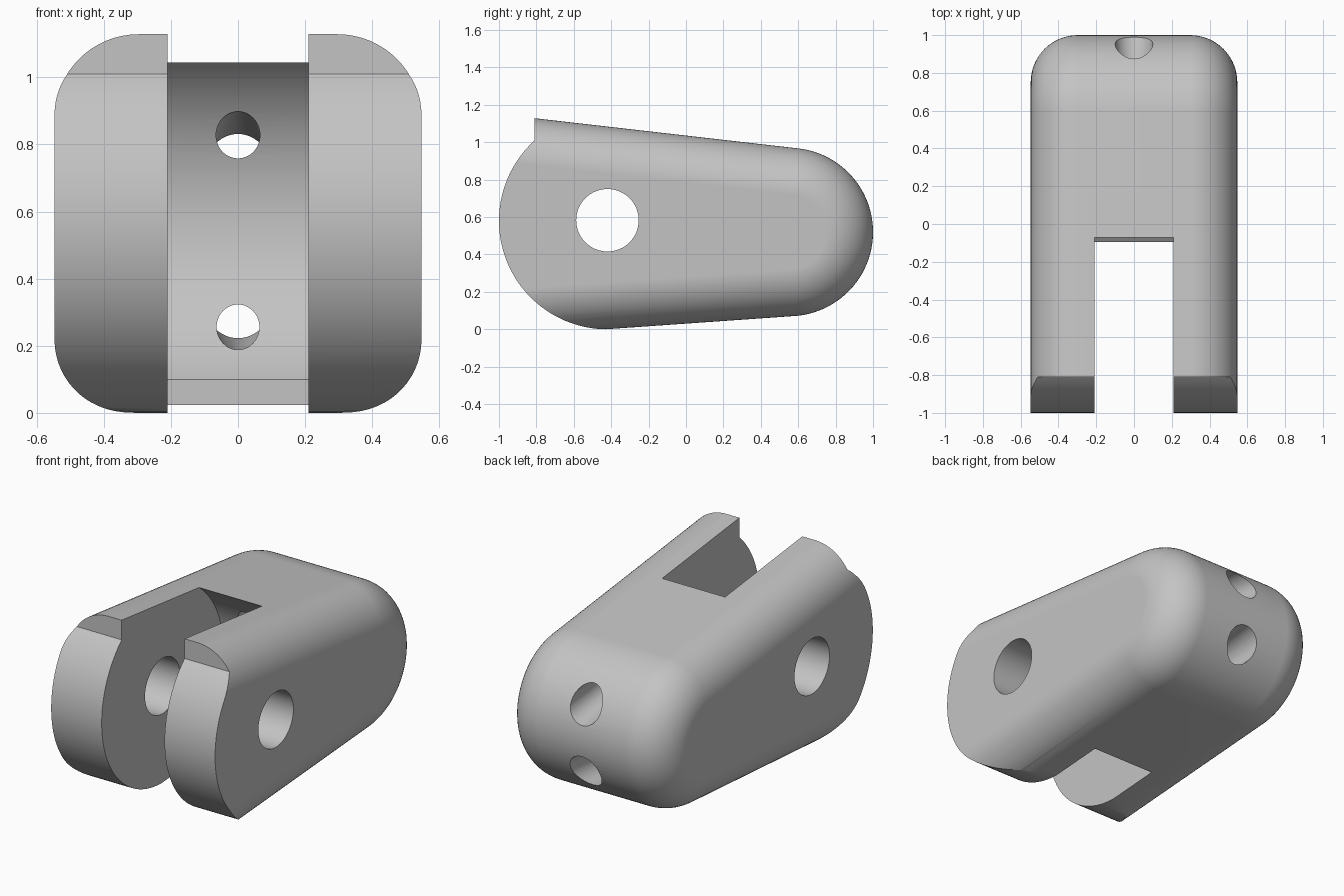
import bpy, bmesh, math
from mathutils import Vector

if "Cube" in bpy.data.objects:
    bpy.data.objects.remove(bpy.data.objects["Cube"], do_unlink=True)

HALF_W, FILLET = 0.547, 0.25
PIN_Y, PIN_Z, PIN_R = -0.42, 0.58, 0.58      # front pin axis and nose radius
END_Y, END_Z, END_R = 0.55, 0.52, 0.45       # rounded rear end
TOP_TILT, BOTTOM_TILT = 0.114, 0.070

grey = bpy.data.materials.new("light grey metal")
grey.use_nodes = True
grey.diffuse_color = (0.55, 0.55, 0.55, 1)
grey.node_tree.nodes["Principled BSDF"].inputs["Base Color"].default_value = grey.diffuse_color


def arc(cy, cz, r, start, end, steps):
    angles = [start + (end - start) * i / steps for i in range(steps + 1)]
    return [(cy + r * math.cos(a), cz + r * math.sin(a)) for a in angles]


def loft(name, sections):
    """Skin a list of (x, [(y, z), ...]) sections and cap both ends."""
    bm = bmesh.new()
    rings = [[bm.verts.new((x, y, z)) for y, z in pts] for x, pts in sections]
    for a, b in zip(rings, rings[1:]):
        for i in range(len(a)):
            j = (i + 1) % len(a)
            bm.faces.new((a[i], a[j], b[j], b[i]))
    bm.faces.new(rings[0])
    bm.faces.new(rings[-1])
    bmesh.ops.recalc_face_normals(bm, faces=bm.faces)
    mesh = bpy.data.meshes.new(name)
    bm.to_mesh(mesh)
    bm.free()
    obj = bpy.data.objects.new(name, mesh)
    bpy.context.collection.objects.link(obj)
    mesh.materials.append(grey)
    return obj


def prism(name, pts, half):
    return loft(name, [(-half, pts), (half, pts)])


def tapered_drill(name, start, end, r1, r2):
    start, end = Vector(start), Vector(end)
    axis = end - start
    bpy.ops.mesh.primitive_cone_add(vertices=48, radius1=r1, radius2=r2,
                                    depth=axis.length, location=(start + end) / 2)
    obj = bpy.context.object
    obj.name = name
    obj.rotation_euler = axis.to_track_quat("Z", "Y").to_euler()
    obj.data.materials.append(grey)
    return obj


def body_outline(inset):
    """Tapered side outline, moved inward by inset."""
    r = END_R - inset
    pts = arc(END_Y, END_Z, r, BOTTOM_TILT - math.pi / 2,
              math.pi / 2 - TOP_TILT, 48)
    front = -1.3
    (y0, z0), (y1, z1) = pts[0], pts[-1]
    top = (front, z1 + (y1 - front) * math.tan(TOP_TILT))
    bottom = (front, z0 - (y0 - front) * math.tan(BOTTOM_TILT))
    return pts + [top, bottom]


# Body with rounded side edges
half_sections = []
for i in range(17):
    t = math.pi / 2 * i / 16
    half_sections.append((HALF_W - FILLET + FILLET * math.sin(t),
                          body_outline(FILLET * (1 - math.cos(t)))))
mirrored = [(-x, pts) for x, pts in reversed(half_sections)]
body = loft("clevis_body", mirrored + half_sections)

# Round nose with a small vertical step at its top
nose_start = math.pi - math.asin(0.43 / PIN_R)
nose = arc(PIN_Y, PIN_Z, PIN_R, nose_start, math.pi * 1.5, 48)
step_y = nose[0][0]
nose_cut = prism("nose_cutter", [(-2, 2), (step_y, 2)] + nose
                 + [(PIN_Y, -1), (-2, -1)], 1)

# Fork slot with a concave rear wall
wall = arc(PIN_Y, PIN_Z, PIN_R, -0.975, 0.93, 48)
slot_cut = prism("slot_cutter", [(-2, -1), (wall[0][0], -1)] + wall
                 + [(wall[-1][0], 2), (-2, 2)], 0.21)

# Cross pin hole and the two rear passages
pin_cut = prism("pin_cutter", arc(PIN_Y, PIN_Z + 0.003, 0.167, 0,
                                  math.tau * 63 / 64, 63), 1)
upper_cut = tapered_drill("upper_passage_cutter", (0, -0.08, 0.852),
                          (0, 1.13, 0.703), 0.058, 0.107)
lower_cut = tapered_drill("lower_passage_cutter", (0, -0.08, 0.243),
                          (0, 1.13, 0.339), 0.058, 0.107)

bpy.context.view_layer.objects.active = body
for cutter in (nose_cut, slot_cut, pin_cut, upper_cut, lower_cut):
    cutter.hide_render = True
    mod = body.modifiers.new(cutter.name, "BOOLEAN")
    mod.operation = "DIFFERENCE"
    mod.solver = "EXACT"
    mod.object = cutter
    bpy.ops.object.modifier_apply(modifier=mod.name)
    bpy.data.objects.remove(cutter, do_unlink=True)

# Smooth rounded surfaces, crisp cut edges
bpy.ops.object.select_all(action="DESELECT")
body.select_set(True)
bpy.ops.object.shade_smooth_by_angle(angle=math.radians(25))
weighted = body.modifiers.new("weighted normals", "WEIGHTED_NORMAL")
weighted.keep_sharp = True
